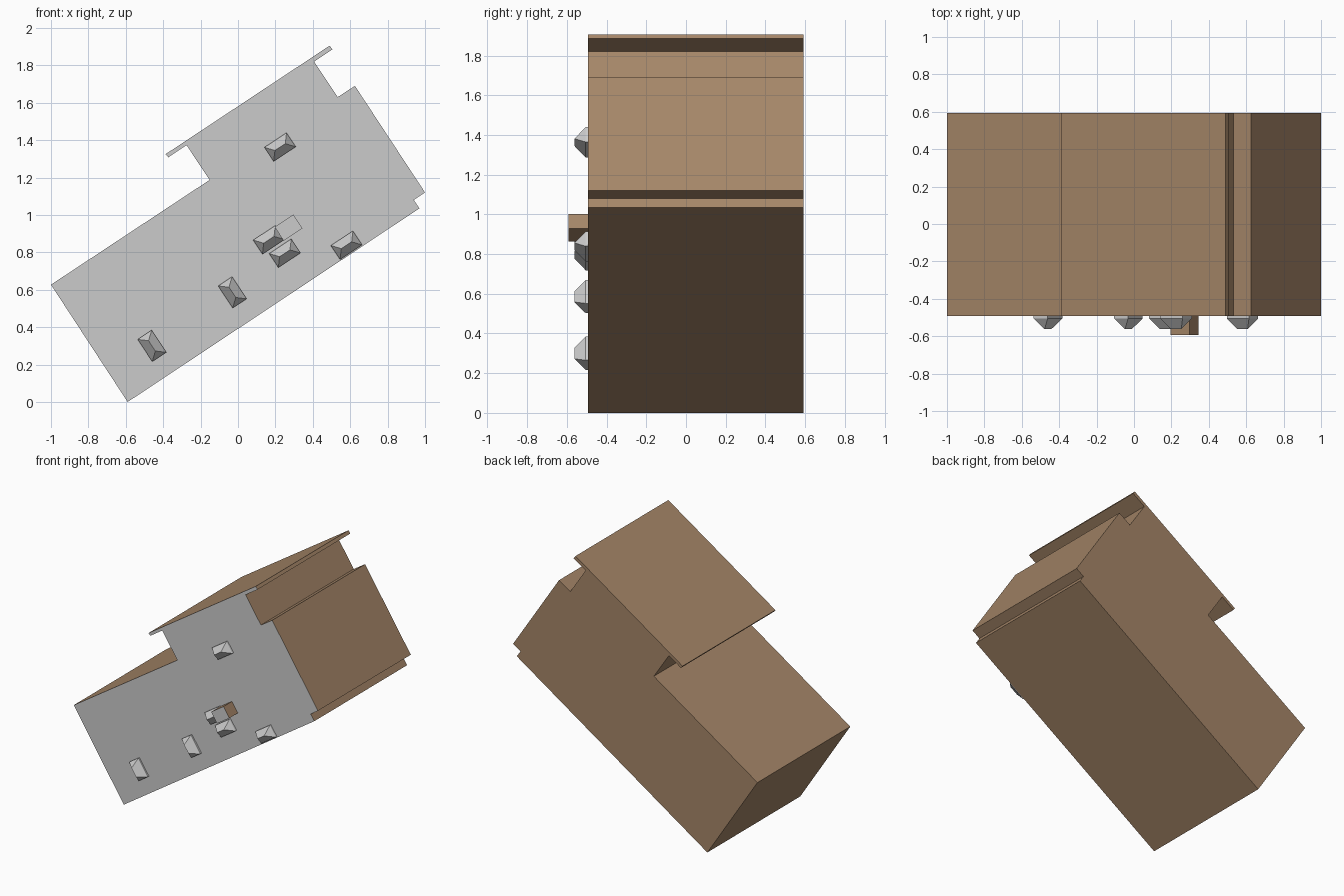
import bpy, bmesh, math
from mathutils import Matrix, Vector

if "Cube" in bpy.data.objects:
    bpy.data.objects.remove(bpy.data.objects["Cube"])

TILT = math.radians(33.4)
FRONT, BACK = -0.493, 0.593


def material(name, rgb):
    m = bpy.data.materials.new(name)
    m.diffuse_color = (*rgb, 1)
    m.use_nodes = True
    m.node_tree.nodes["Principled BSDF"].inputs["Base Color"].default_value = m.diffuse_color
    return m


brown = material("brown", (0.38, 0.24, 0.14))
grey = material("grey", (0.8, 0.8, 0.8))


def finish(name, bm, mats=()):
    bmesh.ops.recalc_face_normals(bm, faces=bm.faces)
    if mats:
        for f in bm.faces:
            f.material_index = 1 if f.normal.y < -0.9 else 0
    me = bpy.data.meshes.new(name)
    bm.to_mesh(me)
    bm.free()
    for m in mats:
        me.materials.append(m)
    ob = bpy.data.objects.new(name, me)
    bpy.context.collection.objects.link(ob)
    return ob


def extrude_profile(name, pts, y0, y1):
    """Brown prism along y with a grey front face."""
    bm = bmesh.new()
    face = bm.faces.new([bm.verts.new((x, y0, z)) for x, z in pts])
    ext = bmesh.ops.extrude_face_region(bm, geom=[face], use_keep_orig=True)
    verts = [g for g in ext["geom"] if isinstance(g, bmesh.types.BMVert)]
    bmesh.ops.translate(bm, verts=verts, vec=(0, y1 - y0, 0))
    return finish(name, bm, (brown, grey))


def stud(name, x, z, angle):
    """Hip-roofed stud standing out of the front."""
    bm = bmesh.new()
    L, W, R = 0.071, 0.045, 0.033
    rings = []
    for y in (0.0, -0.012):
        rings.append([bm.verts.new((a, y, b))
                      for a, b in ((-L, -W), (L, -W), (L, W), (-L, W))])
    base, rim = rings
    left, right = (bm.verts.new((s * R, -0.069, 0)) for s in (-1, 1))
    bm.faces.new(base)
    for i in range(4):
        j = (i + 1) % 4
        bm.faces.new((base[i], base[j], rim[j], rim[i]))
    bm.faces.new((rim[0], rim[1], right, left))
    bm.faces.new((rim[1], rim[2], right))
    bm.faces.new((rim[2], rim[3], left, right))
    bm.faces.new((rim[3], rim[0], left))
    ob = finish(name, bm)
    ob.location = (x, FRONT, z)
    ob.rotation_euler.y = -angle
    return ob


# Tilted body with overhanging roof slab and notches
extrude_profile("body", [
    (-0.59, 0.0), (0.97, 1.035), (0.94, 1.08), (1.0, 1.12), (0.625, 1.69),
    (0.533, 1.63), (0.407, 1.82), (0.505, 1.885), (0.49, 1.905),
    (-0.387, 1.325), (-0.373, 1.308), (-0.275, 1.373), (-0.152, 1.187),
    (-1.0, 0.627)], FRONT, BACK)

# Small block on the front
u = Vector((math.cos(TILT), math.sin(TILT))) * 0.06
v = Vector((-math.sin(TILT), math.cos(TILT))) * 0.044
c = Vector((0.27, 0.932))
extrude_profile("front_block", [c - u - v, c + u - v, c + u + v, c - u + v],
                -0.593, FRONT)

# Studs along and across the tilt
for i, (x, z) in enumerate([(0.225, 1.363), (0.165, 0.867), (0.25, 0.795), (0.58, 0.838)]):
    stud(f"stud_along_{i + 1}", x, z, TILT)
for i, (x, z) in enumerate([(-0.03, 0.586), (-0.46, 0.3)]):
    stud(f"stud_across_{i + 1}", x, z, TILT - math.pi / 2)
